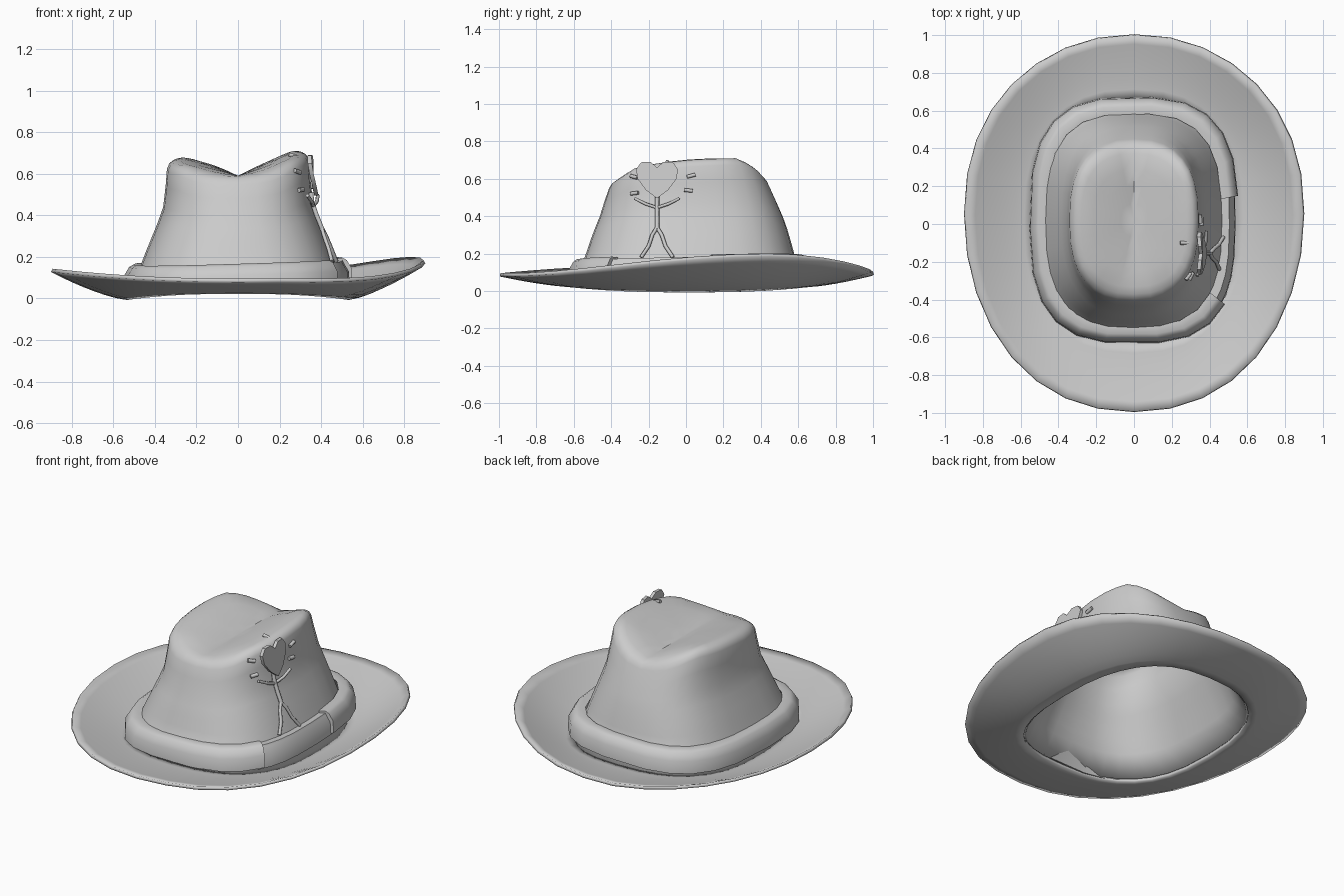
import bpy, bmesh
from math import sin, cos, pi, radians
from mathutils import Vector
from mathutils.bvhtree import BVHTree

if "Cube" in bpy.data.objects:
    bpy.data.objects.remove(bpy.data.objects["Cube"])

N = 32


def oval(a, rx, yf, yb, n):
    """Point on a squared oval reaching from yf (front) to yb (back)."""
    c, s = cos(a), sin(a)
    sq = lambda v: (1 if v >= 0 else -1) * abs(v) ** (2 / n)
    return rx * sq(c), (yf + yb) / 2 + (yb - yf) / 2 * sq(s)


def lerp_table(t, v):
    if v <= t[0][0]:
        return t[0][1]
    for (a, p), (b, q) in zip(t, t[1:]):
        if v <= b:
            return p + (q - p) * (v - a) / (b - a)
    return t[-1][1]


def loft(name, rings, wrap=True, tip=None, angle=35, wrap_rows=False, cap=False):
    """Skin a list of point rings with quads."""
    bm = bmesh.new()
    vs = [[bm.verts.new(p) for p in r] for r in rings]
    rows = list(zip(vs, vs[1:])) + ([(vs[-1], vs[0])] if wrap_rows else [])
    n = len(vs[0])
    for r0, r1 in rows:
        for i in range(n if wrap else n - 1):
            j = (i + 1) % n
            bm.faces.new((r0[i], r0[j], r1[j], r1[i]))
    if tip:
        t = bm.verts.new(tip)
        for i in range(n):
            bm.faces.new((vs[-1][i], vs[-1][(i + 1) % n], t))
    if cap:
        bm.faces.new([r[0] for r in vs])
        bm.faces.new([r[-1] for r in vs])
    bmesh.ops.recalc_face_normals(bm, faces=bm.faces)
    return finish(name, bm, angle)


def finish(name, bm, angle=35):
    me = bpy.data.meshes.new(name)
    bm.to_mesh(me)
    bm.free()
    ob = bpy.data.objects.new(name, me)
    bpy.context.collection.objects.link(ob)
    bpy.ops.object.select_all(action='DESELECT')
    ob.select_set(True)
    bpy.context.view_layer.objects.active = ob
    bpy.ops.object.shade_smooth_by_angle(angle=radians(angle))
    return ob


def thicken(ob, t, offset):
    m = ob.modifiers.new("thickness", 'SOLIDIFY')
    m.thickness, m.offset = t, offset


angles = [2 * pi * i / N for i in range(N)]
BASE = (0.53, -0.63, 0.665, 2.6)


def base_z(a):
    return 0.04 - 0.03 * cos(a) ** 2


# Brim: dished ring, curled higher on the right side
def edge_z(a):
    c = cos(a - 0.36)
    return 0.095 + (0.105 * c ** 2.5 if c > 0 else 0.048 * cos(a) ** 2)


rings = []
for k in range(8):
    t = k / 7
    ring = []
    for a in angles:
        x0, y0 = oval(a, *BASE)
        x1, y1 = oval(a, 0.892, -0.992, 1.0, 2.12)
        y1 += 0.05 * cos(a) ** 4
        z0 = base_z(a)
        ring.append((x0 + (x1 - x0) * t, y0 + (y1 - y0) * t,
                     z0 + (edge_z(a) - z0) * t ** 1.4))
    rings.append(ring)
thicken(loft("brim", rings), 0.018, 1)

# Crown: flared wall, rounded rim, lengthwise crease on top
RIDGE = [(-0.42, 0.59), (-0.27, 0.655), (0, 0.685), (0.28, 0.7), (0.37, 0.675), (0.46, 0.61)]
CREASE = 0.59


def top_z(x, y):
    k = min(1, abs(x) / 0.27)
    k = k * (1.25 - 0.25 * k)
    return CREASE + (lerp_table(RIDGE, y) + 0.06 * x - CREASE) * k


rings = []
WALL = [(0.0, *BASE), (0.22, 0.474, -0.553, 0.59, 2.7),
        (0.34, 0.446, -0.53, 0.575, 2.65), (0.46, 0.416, -0.51, 0.558, 2.6),
        (0.58, 0.386, -0.487, 0.54, 2.55), (0.70, 0.36, -0.462, 0.518, 2.5),
        (0.87, 0.348, -0.435, 0.48, 2.5), (1.0, 0.342, -0.412, 0.45, 2.5)]
for f, rx, yf, yb, n in WALL:
    ring = []
    for a in angles:
        x, y = oval(a, rx, yf, yb, n)
        rim = top_z(*oval(a, 0.342, -0.41, 0.45, 2.5)) - 0.042
        ring.append((x, y, base_z(a) + f * (rim - base_z(a))))
    rings.append(ring)
for s, drop in ((0.97, 0.019), (0.91, 0.005), (0.82, 0), (0.62, 0), (0.42, 0), (0.2, 0)):
    ring = []
    for a in angles:
        x, y = oval(a, 0.342 * s, 0.02 - 0.43 * s, 0.02 + 0.43 * s, 2.5)
        ring.append((x, y, top_z(x, y) - drop))
    rings.append(ring)
crown = loft("crown", rings, tip=(0, 0.02, CREASE), angle=50)
bm = bmesh.new()
bm.from_mesh(crown.data)
surface = BVHTree.FromBMesh(bm)
bm.free()
thicken(crown, 0.012, -1)


# Hat band: long wrapped strip plus an inset strip on the right side
def band(name, start, end, steps, inset, drop):
    profile = [(0.06, 0.045), (0.078, 0.05), (0.074, 0.125), (0.05, 0.166), (0.03, 0.178), (-0.012, 0.174)]
    rows = []
    for d, z in profile:
        row = []
        for i in range(steps + 1):
            a = radians(start + (end - start) * i / steps)
            e = d - (inset if d > 0.04 else 0)
            x, y = oval(a, 0.475 + e, -0.555 - e, 0.595 + e, 2.9)
            row.append((x, y, z + 0.03 * x + 0.02 * y - drop))
        rows.append(row)
    loft(name, rows, wrap=False, wrap_rows=True, cap=True, angle=40)


band("band_wrap", 5.5, 325, 20, 0, 0)
band("band_side", 321, 369, 5, 0.015, 0.012)


# Heart sprig pinned to the right side of the crown
def on_crown(y, z, lift=0.012):
    hit = surface.ray_cast(Vector((2, y, z)), Vector((-1, 0, 0)))[0]
    return Vector(((hit.x if hit else 0.32) + lift, y, z))


def strand(name, pts, radius=0.009):
    cu = bpy.data.curves.new(name, 'CURVE')
    cu.dimensions = '3D'
    cu.bevel_depth, cu.bevel_resolution, cu.use_fill_caps = radius, 1, True
    sp = cu.splines.new('POLY')
    sp.points.add(len(pts) - 1)
    for p, q in zip(sp.points, pts):
        p.co = (*q, 1)
    bpy.context.collection.objects.link(bpy.data.objects.new(name, cu))


CY = -0.155
half = [(0, 0.66), (0.035, 0.69), (0.085, 0.688), (0.112, 0.65), (0.104, 0.6), (0.06, 0.54), (0, 0.495)]
outline = half + [(-y, z) for y, z in half[-2:0:-1]]
bm = bmesh.new()
front = [bm.verts.new((0.378 - 0.14 * (z - 0.56) - 0.8 * y * y, CY + y, z)) for y, z in outline]
back = [bm.verts.new(v.co - Vector((0.02, 0, 0))) for v in front]
bm.faces.new(front)
bm.faces.new(back[::-1])
for i in range(len(front)):
    j = (i + 1) % len(front)
    bm.faces.new((front[j], front[i], back[i], back[j]))
bmesh.ops.recalc_face_normals(bm, faces=bm.faces)
finish("heart", bm)

strand("stem", [on_crown(CY, z) for z in (0.51, 0.46, 0.4, 0.33)], 0.012)
for side, s in (("front", -1), ("back", 1)):
    strand("leg_" + side, [on_crown(CY + s * y, z) for y, z in
                           ((0, 0.34), (0.025, 0.3), (0.045, 0.24), (0.085, 0.18))], 0.01)
    strand("arm_" + side, [on_crown(CY + s * y, z, lift) for y, z, lift in
                           ((0, 0.445, 0.012), (0.06, 0.465, 0.025), (0.12, 0.495, 0.03))])

# Short dashes radiating from the heart
DASHES = [(-0.255, 0.525, -0.295, 0.52), (-0.26, 0.605, -0.295, 0.615),
          (-0.01, 0.54, 0.035, 0.535), (0.005, 0.61, 0.05, 0.622)]
for i, (y0, z0, y1, z1) in enumerate(DASHES):
    strand(f"dash_{i}", [on_crown(y0, z0, 0.006), on_crown(y1, z1, 0.006)], 0.011)
strand("dash_top", [(0.245, -0.1, 0.692), (0.29, -0.1, 0.68)], 0.01)
